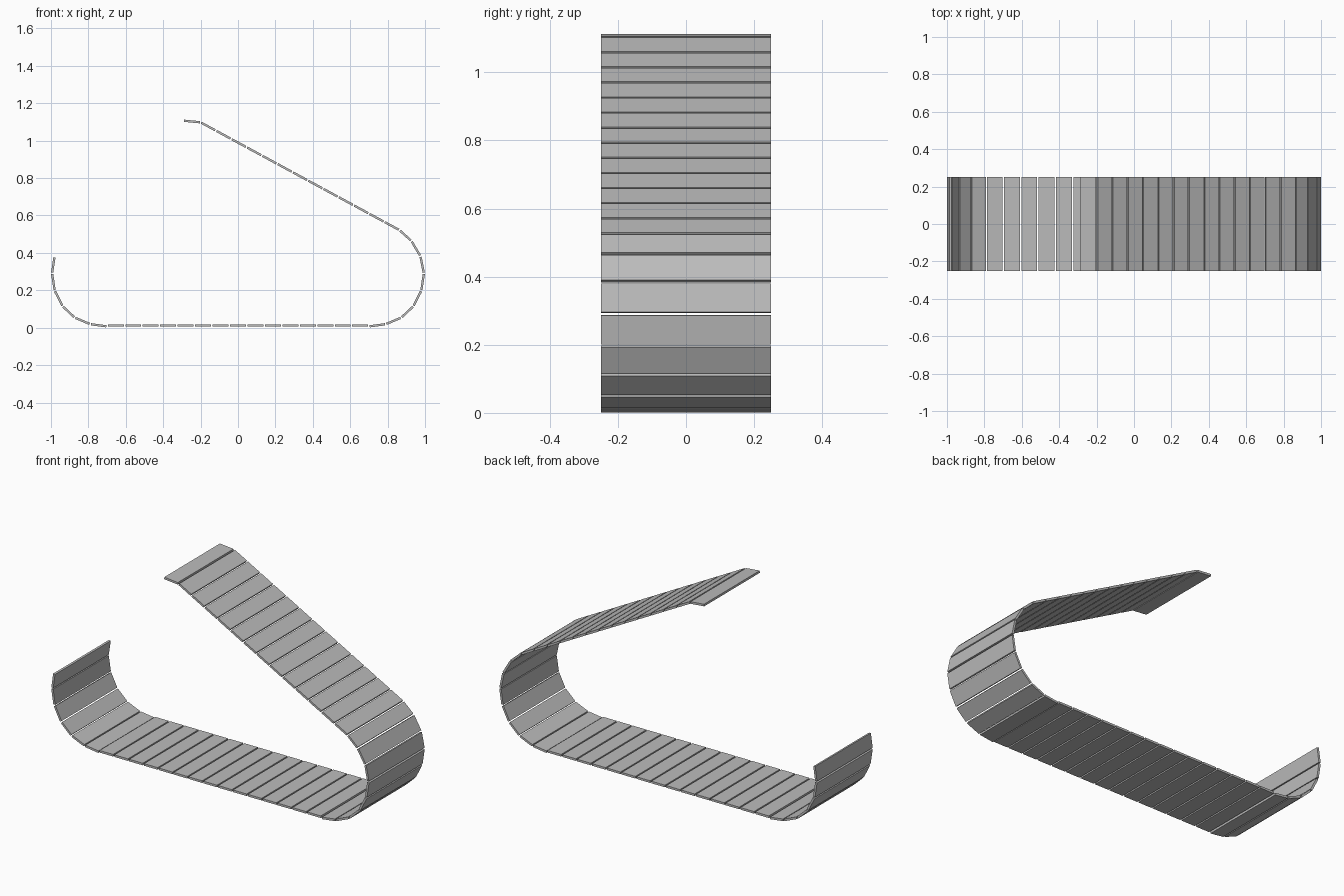
import bpy
from math import atan2
from mathutils import Vector

cube = bpy.data.objects.get("Cube")
if cube:
    bpy.data.objects.remove(cube)

WIDTH, THICK, GAP = 0.5, 0.012, 0.008

# Plain steel grey for every plate
steel = bpy.data.materials.new("steel_grey")
steel.use_nodes = True
steel.diffuse_color = (0.5, 0.5, 0.5, 1)
steel.node_tree.nodes["Principled BSDF"].inputs["Base Color"].default_value = (0.5, 0.5, 0.5, 1)


def plate(name, a, b):
    """Flat plate spanning the joint points a and b, with a small gap at each end."""
    d = b - a
    bpy.ops.mesh.primitive_cube_add(size=1, location=((a.x + b.x) / 2, 0, (a.y + b.y) / 2),
                                    rotation=(0, -atan2(d.y, d.x), 0))
    ob = bpy.context.object
    ob.name = name
    ob.scale = (d.length - GAP, WIDTH, THICK)
    ob.data.materials.append(steel)


def run(name, joints):
    for i, (a, b) in enumerate(zip(joints, joints[1:]), 1):
        plate(f"{name}_plate_{i}", Vector(a), Vector(b))


def straight(a, b, count):
    a, b = Vector(a), Vector(b)
    return [a.lerp(b, i / count) for i in range(count + 1)]


# Half bend shared by both ends of the track, from the ground up
bend = [(0.70, 0.007), (0.79, 0.019), (0.873, 0.054), (0.938, 0.115), (0.98, 0.198), (0.994, 0.291)]
left_bend = bend + [(0.975, 0.383), (0.927, 0.464), (0.863, 0.522)]
right_bend = [(-x, z) for x, z in bend] + [(-0.981, 0.38)]

run("ground", straight((-0.70, 0.012), (0.70, 0.012), 15))
run("left_bend", left_bend)
run("right_bend", right_bend)
run("slope", straight((0.863, 0.522), (-0.20, 1.098), 13))
run("top_end", [(-0.20, 1.098), (-0.293, 1.107)])
